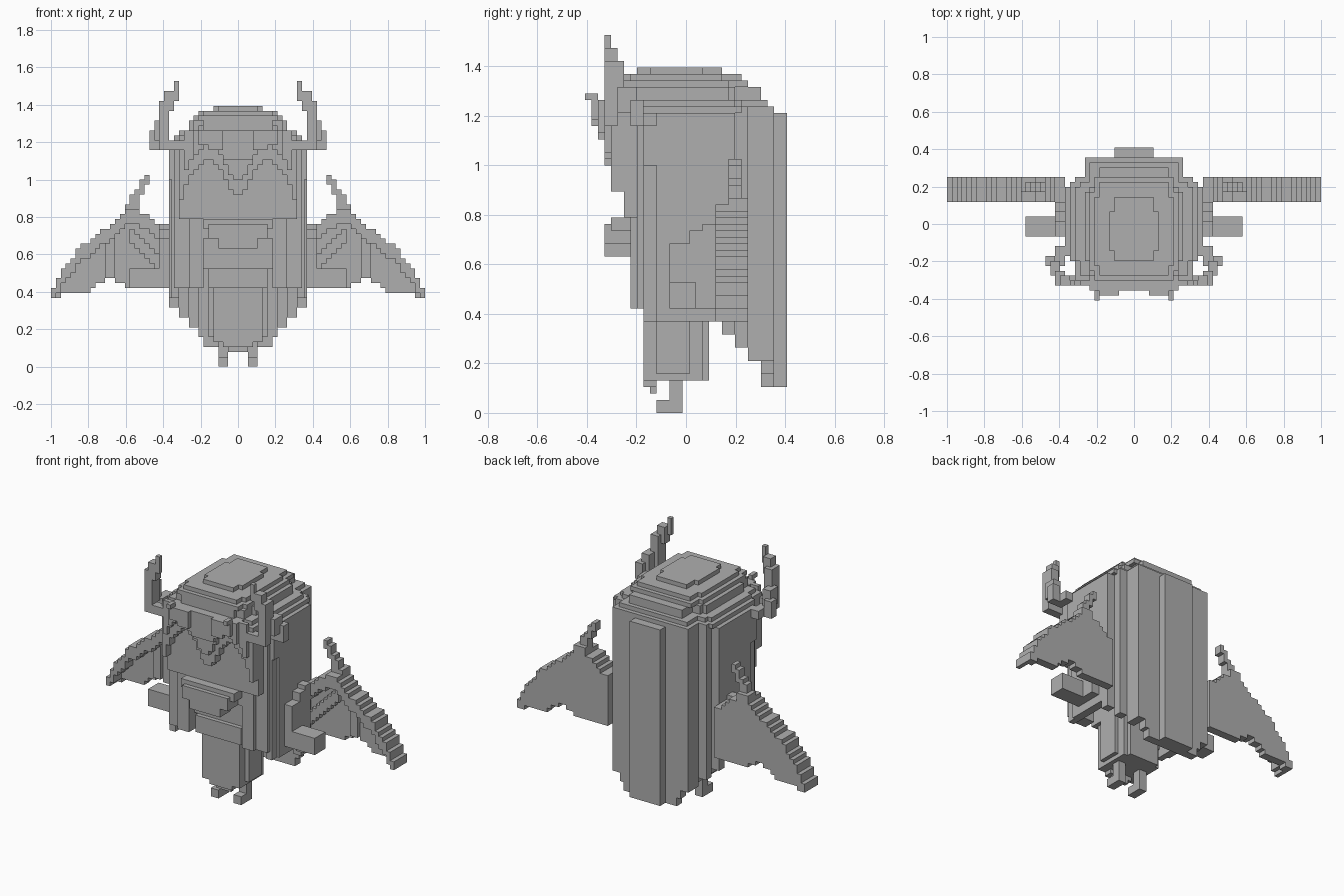
import bpy
import bmesh
from mathutils import Matrix, Vector

if "Cube" in bpy.data.objects:
    bpy.data.objects.remove(bpy.data.objects["Cube"], do_unlink=True)

UNIT = 1 / 38          # edge of one block
DEPTH_MID = 15.5       # depth index that lies on y = 0

grey = bpy.data.materials.new("plain grey")
grey.use_nodes = True
colour = (0.43, 0.43, 0.43, 1)
grey.diffuse_color = colour
grey.node_tree.nodes["Principled BSDF"].inputs["Base Color"].default_value = colour


def add_box(bm, x0, x1, y0, y1, z0, z1):
    centre = Vector(((x0 + x1) / 2, (y0 + y1) / 2 - DEPTH_MID, (z0 + z1) / 2)) * UNIT
    size = Vector((x1 - x0, y1 - y0, z1 - z0, 1)) * UNIT
    size.w = 1
    bmesh.ops.create_cube(bm, size=1, matrix=Matrix.Translation(centre) @ Matrix.Diagonal(size))


def blocks(name, boxes, mirror=False):
    """One object from boxes in block units, optionally mirrored in x."""
    bm = bmesh.new()
    for x0, x1, y0, y1, z0, z1 in boxes:
        add_box(bm, x0, x1, y0, y1, z0, z1)
        if mirror:
            add_box(bm, -x1, -x0, y0, y1, z0, z1)
    mesh = bpy.data.meshes.new(name)
    bm.to_mesh(mesh)
    bm.free()
    mesh.materials.append(grey)
    obj = bpy.data.objects.new(name, mesh)
    bpy.context.collection.objects.link(obj)
    return obj


# Feet and legs
blocks("feet", [(2, 4, 11, 15, 0, 2), (2, 4, 13, 15, 2, 5)], mirror=True)

# Torso with notched corners and a raised front panel
blocks("torso", [
    (-6, 6, 11, 16, 6, 26),
    (-5, 5, 10, 18, 5, 26),
    (-4, 4, 10, 19, 5, 26),
])
blocks("front_panel", [
    (-5, 5, 9, 11, 5, 16),
    (-3, 3, 9, 11, 4, 5),
    (-2, 2, 10, 11, 3, 4),
    (-6, 6, 8, 11, 16, 20),
])

# Face and jaw
blocks("face", [(-11, 11, 6, 10, 30, 46), (-10, 10, 7, 10, 26, 30)])
blocks("jaw", [(-7, 7, 4, 7, 28, 30), (-6, 6, 3, 7, 26, 29), (-4, 4, 3, 7, 24, 26)])

# Head core and hanging hair shell, hem rising towards the front
blocks("head_core", [(-12, 12, 9, 25, 20, 46)])
blocks("back_hair", [
    (-4, 4, 29, 31, 4, 46),
    (-7, 7, 27, 29, 4, 46),
])
blocks("side_hair", [
    (7, 8, 27, 29, 6, 46),
    (8, 10, 25, 29, 8, 46),
    (10, 12, 23, 25, 10, 46),
    (12, 14, 21, 23, 12, 46),
    (12, 14, 11, 21, 14, 46),
    (12, 13.5, 9, 11, 14, 46),
    (13, 14, 9, 11, 38, 46),
], mirror=True)
blocks("front_locks", [
    (10, 13, 8, 10, 16, 46),
    (7, 10, 7, 10, 16, 28),
    (11, 12, 6, 8, 30, 46),
], mirror=True)

# Stepped crown: layers with deep stair-cut corners
crown = []
for half, y0, y1, z0, z1 in [
    (13, 4, 29, 46, 47), (12, 4, 28, 47, 48), (10, 4, 27, 48, 50),
    (9, 4, 25, 50, 51), (8, 5, 24, 51, 52), (5, 8, 21, 52, 53),
]:
    cut = 2 if z1 > 50 else 4
    crown.append((-half, half, y0 + cut, y1 - cut - 1, z0, z1))
    crown.append((1 - half, half - 1, y0 + 1, y1 - cut, z0, z1))
    crown.append((cut - half - 1, half - cut + 1, y0, y1, z0, z1))
blocks("crown", crown)

# Fringe with a pointed middle, in overlapping layers
fringe = []
for i, low in enumerate([35, 36, 38, 40, 41, 42, 42, 41, 40, 39, 37, 34]):
    fringe.append((i, i + 1, 4, 7, low, 47))
    if i < 11:
        fringe.append((i, i + 1, 3, 4, low + 3, 48))
    if i < 9:
        fringe.append((i, i + 1, 2, 3, max(low + 3, 42 - i // 4), 48))
    if 2 < i < 8:
        fringe.append((i, i + 1, 1, 2, 43 + i // 3, 48))
fringe.append((7, 8, 0, 2, 48, 49))
blocks("fringe", fringe, mirror=True)

# Horns curving out, forwards and up
blocks("horns", [
    (14, 16, 7, 11, 44, 46),
    (16, 18, 7, 9, 44, 48),
    (15, 17, 5, 8, 46, 50),
    (11, 16, 3, 5, 44, 46),
    (14, 16, 3, 6, 46, 54),
    (13, 15, 3, 5, 52, 56),
    (12, 13, 3, 4, 54, 58),
], mirror=True)

# Sleeves and hands
blocks("arms", [
    (12, 16, 13, 16, 16, 26),
    (12, 16, 16, 18, 16, 28),
    (12, 16, 18, 20, 16, 29),
    (16, 22, 13, 17, 16, 20),
], mirror=True)

# Wings: one column per block, thin membrane with a thick leading edge
tops = [28, 28, 29, 30, 31, 31, 36, 35, 33, 31, 30, 29,
        28, 28, 27, 26, 25, 25, 24, 22, 21, 20, 18, 16]
hems = [16] * 9 + [17, 17, 18, 18, 17, 17, 16] + [15] * 6 + [14] * 2
wing = []
for i, (top, hem) in enumerate(zip(tops, hems)):
    x = i + 14
    wing.append((x, x + 1, 23, 25, hem, min(top, 33)))
    wing.append((x, x + 1, 20, 25, max(hem, min(top, 32) - 3), min(top, 32)))
    if top > 32:
        wing.append((x, x + 1, 22, 24, 32, top))
    if i < 8:
        wing.append((x, x + 1, 22, 23, 18 + i, 21 + i))
    if i in (11, 12):
        wing.append((x, x + 1, 22, 23, hem, top))
wing += [(19, 20, 22, 24, 35, 38), (18, 19, 22, 24, 37, 39)]
blocks("wings", wing, mirror=True)
